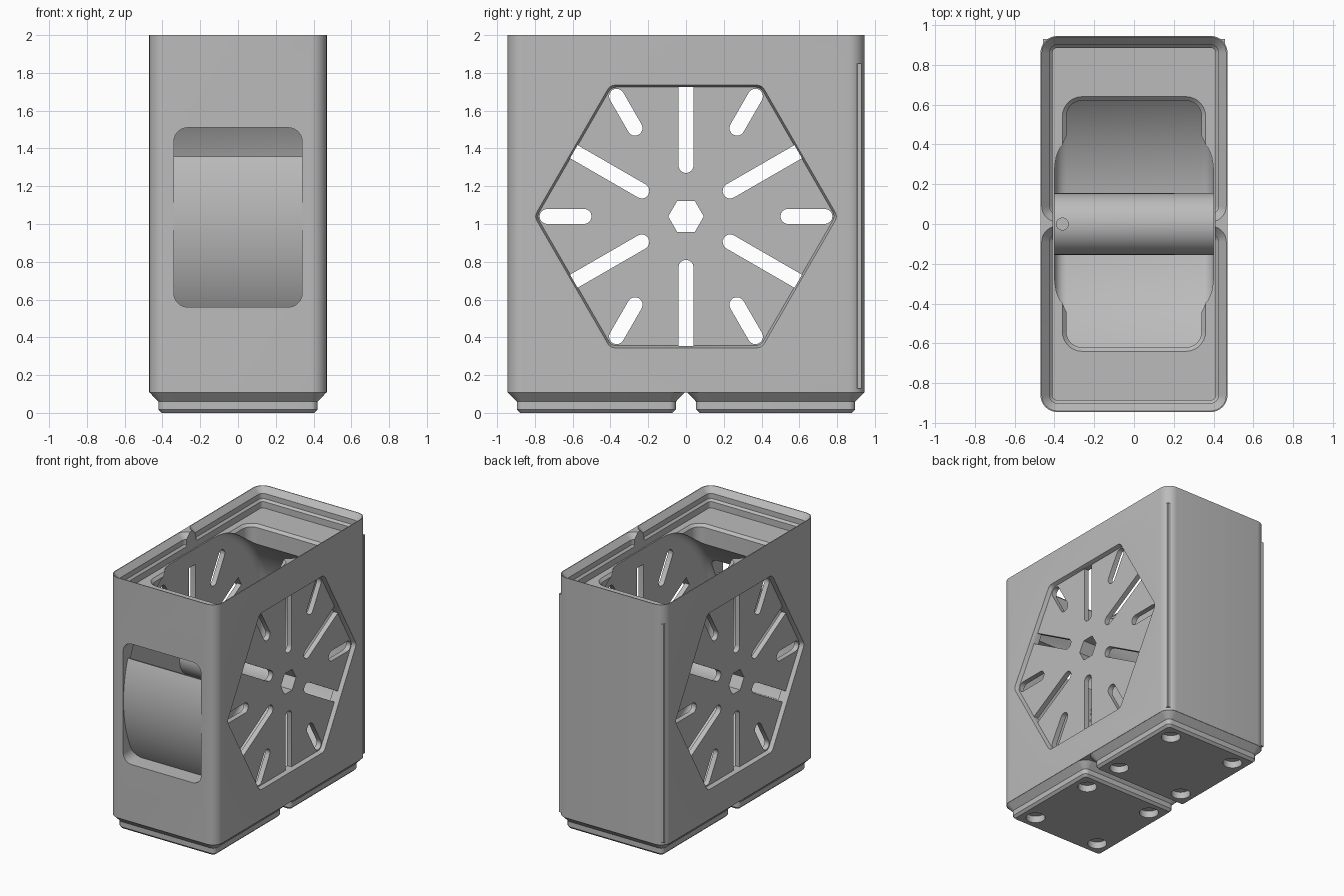
import bpy, bmesh
from math import pi, sin, cos, sqrt, atan2
from mathutils import Vector

if "Cube" in bpy.data.objects:
    bpy.data.objects.remove(bpy.data.objects["Cube"], do_unlink=True)

grey = bpy.data.materials.new("plain grey")
grey.use_nodes = True
colour = (0.5, 0.5, 0.5, 1)
grey.diffuse_color = colour
grey.node_tree.nodes["Principled BSDF"].inputs["Base Color"].default_value = colour

HX, HY, AXIS = 0.47, 0.945, 1.04      # body half sizes, spool axis height
BASE, CELL, CORNER = 0.108, 0.475, 0.085


def loft(name, rings):
    """Closed solid through rings of equal point count."""
    bm = bmesh.new()
    loops = [[bm.verts.new(p) for p in ring] for ring in rings]
    n = len(loops[0])
    for a, b in zip(loops, loops[1:]):
        for i in range(n):
            j = (i + 1) % n
            bm.faces.new((a[i], a[j], b[j], b[i]))
    bm.faces.new(loops[0])
    bm.faces.new(loops[-1])
    bmesh.ops.recalc_face_normals(bm, faces=bm.faces)
    mesh = bpy.data.meshes.new(name)
    bm.to_mesh(mesh)
    bm.free()
    mesh.materials.append(grey)
    ob = bpy.data.objects.new(name, mesh)
    bpy.context.collection.objects.link(ob)
    return ob


def along_x(points, x):
    return [Vector((x, y, AXIS + z)) for y, z in points]


def along_z(points, z, cy=0):
    return [Vector((x, y + cy, z)) for x, y in points]


def rounded(centres, r, first, steps=8):
    """Arc of radius r about each corner centre, swept evenly round the outline."""
    n = len(centres)
    return [(cx + r * cos(first + 2 * pi * k / n + pi / n * (2 * s / steps - 1)),
             cy + r * sin(first + 2 * pi * k / n + pi / n * (2 * s / steps - 1)))
            for k, (cx, cy) in enumerate(centres) for s in range(steps + 1)]


def rect(hx, hy, r):
    a, b = hx - r, hy - r
    return rounded([(a, b), (-a, b), (-a, -b), (a, -b)], r, pi / 4)


def hexagon(radius, r=0.045):
    c = radius - r / cos(pi / 6)
    return rounded([(c * cos(k * pi / 3), c * sin(k * pi / 3)) for k in range(6)], r, 0, 4)


def circle(r, n=96):
    return [(r * cos(2 * pi * i / n), r * sin(2 * pi * i / n)) for i in range(n)]


def apply_boolean(ob, other, operation="DIFFERENCE"):
    mod = ob.modifiers.new("cut", "BOOLEAN")
    mod.operation, mod.object, mod.solver = operation, other, "EXACT"
    bpy.context.view_layer.objects.active = ob
    bpy.ops.object.modifier_apply(modifier=mod.name)
    bpy.data.objects.remove(other, do_unlink=True)


# Body block on two stepped feet
body = loft("housing", [along_z(rect(HX, HY, CORNER), z) for z in (BASE, 2)])
foot_profile = [(0, 0.067), (0.018, 0.049), (0.059, 0.049), (BASE, 0.002), (0.125, 0.002)]
for side in (-1, 1):
    foot = loft("foot", [along_z(rect(HX - i, HX - i, CORNER - i), z, side * CELL)
                         for z, i in foot_profile])
    apply_boolean(body, foot, "UNION")

# Stacking lip, one recess per cell, joined across the middle
lip_profile = [(1.85, 0.06), (1.9, 0.06), (1.916, 0.045), (1.957, 0.045), (2, 0.006), (2.05, 0.006)]
for side in (-1, 1):
    apply_boolean(body, loft("lip_cutter", [
        along_z(rect(HX - i, HX - i, CORNER - i), z, side * CELL) for z, i in lip_profile]))
apply_boolean(body, loft("middle_cutter", [along_z(rect(0.408, 0.12, 0.01), z) for z in (1.85, 2.05)]))

# Drum cavity with rounded rims
rim = [(0.4 - 0.06 * (1 - cos(t)), 0.845 + 0.06 * sin(t)) for t in (i * pi / 12 for i in range(7))]
drum = [(-x, r) for x, r in rim] + [(x, r) for x, r in reversed(rim)]
apply_boolean(body, loft("drum_cutter", [along_x(circle(r), x) for x, r in drum]))

# Loading opening with a chamfered edge
apply_boolean(body, loft("opening_cutter", [
    along_z(rect(0.34 + g, 0.62 + g, 0.08 + g), z)
    for z, g in ((1.1, 0), (1.83, 0), (1.852, 0.022), (1.9, 0.022))]))

# Front window
window = rect(0.34, 0.475, 0.075)
apply_boolean(body, loft("window_cutter", [
    [Vector((x, y, 1.035 + z)) for x, z in window] for y in (-1.1, -0.65)]))

# Hexagonal recess on each side
for side in (-1, 1):
    apply_boolean(body, loft("recess_cutter", [
        along_x(hexagon(r), side * x) for x, r in ((0.44, 0.79), (HX, 0.803), (0.6, 0.803))]))

# Radial slots: short rounded ones towards corners, long ones running to the flats
for k in range(12):
    long = k % 2
    start, end = (0.27, 0.75) if long else (0.54, 0.735)
    outline = [(min(u, 0.686) if long else u, v)
               for u, v in rounded([(end, 0), (start, 0)], 0.04, 0)]
    a = k * pi / 6
    turned = [(u * cos(a) - v * sin(a), u * sin(a) + v * cos(a)) for u, v in outline]
    apply_boolean(body, loft("slot_cutter", [along_x(turned, x) for x in (-0.6, 0.6)]))

# Round magnet pockets under the feet
for cy in (-CELL, CELL):
    for dx in (-0.294, 0.294):
        for dy in (-0.294, 0.294):
            ring = [(x + dx, y + dy) for x, y in circle(0.07, 32)]
            apply_boolean(body, loft("pocket_cutter", [along_z(ring, z, cy) for z in (-0.05, 0.054)]))

# Curved guard behind the window, leaving an exit gap above it
low, high = (atan2(h, -sqrt(0.92 ** 2 - h * h)) % (2 * pi) for h in (-0.52, 0.31))
angles = [high + (low - high) * i / 24 for i in range(25)]
arc = [(0.94 * cos(a), 0.94 * sin(a)) for a in angles]
arc += [(0.907 * cos(a), 0.907 * sin(a)) for a in reversed(angles)]
guard = loft("window_guard", [along_x(arc, x) for x in (-0.345, 0.345)])

# Hollow spindle in two parts with a peg hole
spindle = loft("spindle", [along_x(circle(0.155, 64), x) for x in (-0.41, 0.2)])
sleeve = loft("spindle_sleeve", [along_x(circle(0.157, 64), x) for x in (0.2, 0.41)])
peg = [(x - 0.36, y) for x, y in circle(0.03, 24)]
apply_boolean(spindle, loft("peg_cutter", [along_z(peg, z) for z in (1.14, 1.3)]))
for part in (body, spindle, sleeve):
    apply_boolean(part, loft("bore_cutter", [along_x(circle(0.094, 6), x) for x in (-0.6, 0.6)]))

# Thin ribs at the back corners
ribs = []
for name, side in (("left_rib", 1), ("right_rib", -1)):
    ring = [(x + side * 0.44, y + 0.918) for x, y in rect(0.018, 0.012, 0.004)]
    ribs.append(loft(name, [along_z(ring, z) for z in (0.13, 1.85)]))

bpy.ops.object.select_all(action="DESELECT")
for ob in (body, guard, spindle, sleeve, *ribs):
    ob.select_set(True)
bpy.context.view_layer.objects.active = body
bpy.ops.object.shade_smooth_by_angle(angle=pi / 6)
